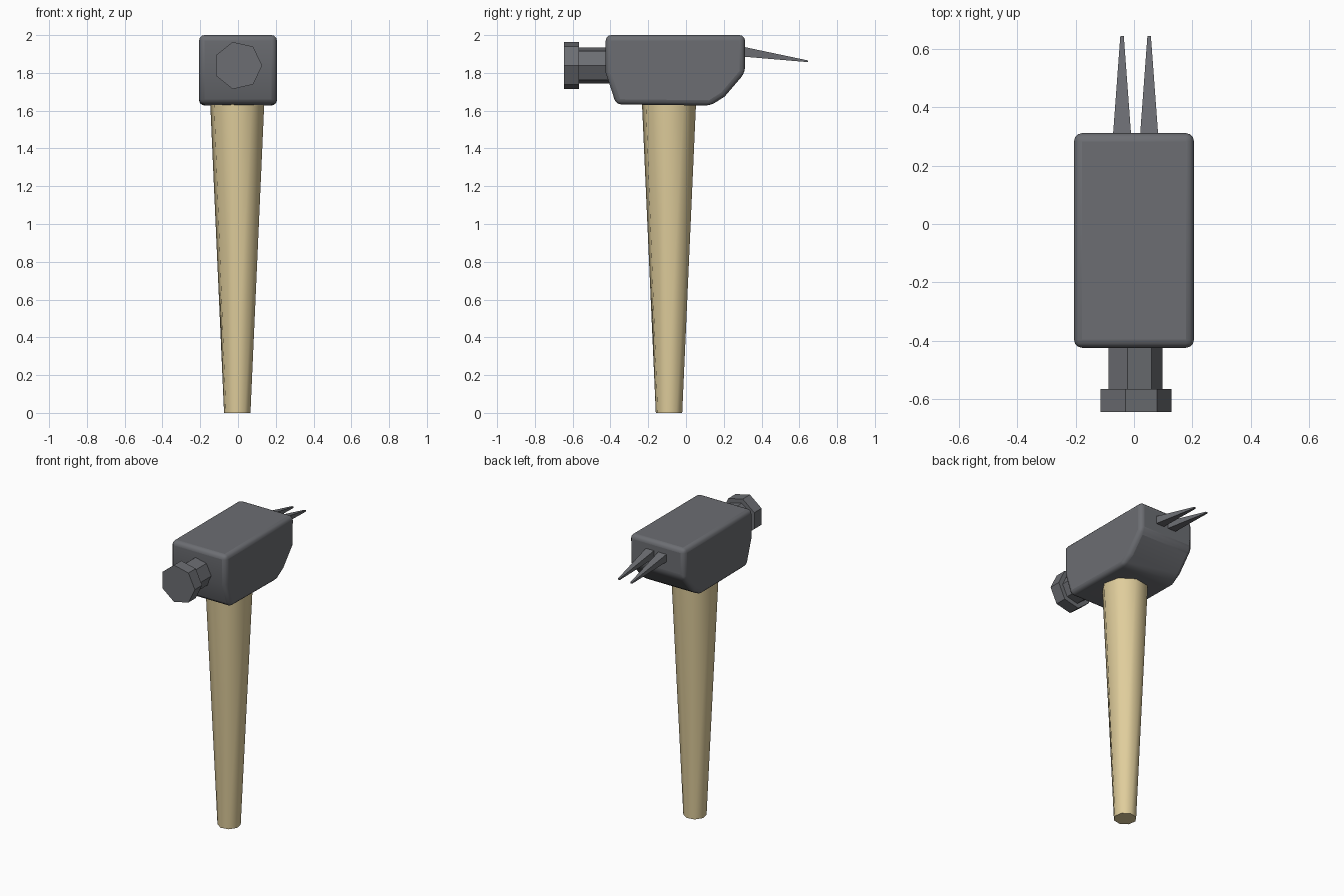
import bpy
import bmesh
from math import cos, sin, tau, radians

cube = bpy.data.objects.get("Cube")
if cube:
    bpy.data.objects.remove(cube, do_unlink=True)


def material(name, color):
    mat = bpy.data.materials.new(name)
    mat.use_nodes = True
    mat.diffuse_color = color
    mat.node_tree.nodes["Principled BSDF"].inputs["Base Color"].default_value = color
    return mat


steel = material("dark grey steel", (0.15, 0.155, 0.17, 1))
wood = material("pale wood", (0.74, 0.61, 0.33, 1))


def loft(name, start, end, mat):
    """Join two matching rings of points and cap both ends."""
    bm = bmesh.new()
    a = [bm.verts.new(p) for p in start]
    b = [bm.verts.new(p) for p in end]
    bm.faces.new(a)
    bm.faces.new(b)
    for i in range(len(a)):
        j = (i + 1) % len(a)
        bm.faces.new((a[i], a[j], b[j], b[i]))
    bmesh.ops.recalc_face_normals(bm, faces=bm.faces)
    mesh = bpy.data.meshes.new(name)
    bm.to_mesh(mesh)
    bm.free()
    mesh.materials.append(mat)
    obj = bpy.data.objects.new(name, mesh)
    bpy.context.collection.objects.link(obj)
    return obj


def smooth(obj, angle):
    bpy.ops.object.select_all(action="DESELECT")
    obj.select_set(True)
    bpy.context.view_layer.objects.active = obj
    bpy.ops.object.shade_smooth_by_angle(angle=radians(angle))


def ring(radius, sides, turn=0):
    return [(radius * cos(tau * i / sides + turn), radius * sin(tau * i / sides + turn))
            for i in range(sides)]


# Tapered handle, running up into the head
def handle_ring(radius, z):
    return [(x - 0.004, y - 0.09, z) for x, y in ring(radius, 8, radians(-12))]


handle = loft("handle", handle_ring(0.0715, 0), handle_ring(0.149, 1.7), wood)
smooth(handle, 50)

# Head block: side profile extruded across, with rounded edges
profile = [(-0.425, 2.0), (0.312, 2.0), (0.312, 1.8), (0.205, 1.675),
           (0.13, 1.627), (-0.37, 1.633), (-0.425, 1.8)]
head = loft("head_block", [(-0.206, y, z) for y, z in profile],
            [(0.206, y, z) for y, z in profile], steel)
bevel = head.modifiers.new("rounded edges", "BEVEL")
bevel.width = 0.028
bevel.segments = 3
bevel.limit_method = "ANGLE"
bevel.angle_limit = radians(25)
smooth(head, 40)


# Seven-sided neck and striking face
def prism(name, radius, y_start, y_end):
    rings = [[(x, y, z + 1.839) for x, z in ring(radius, 7)] for y in (y_start, y_end)]
    return loft(name, *rings, steel)


prism("striking_neck", 0.097, -0.38, -0.58)
prism("striking_face", 0.128, -0.567, -0.645)


# Two tapered claw prongs
def rectangle(x, half_width, y, low, high):
    return [(x - half_width, y, low), (x + half_width, y, low),
            (x + half_width, y, high), (x - half_width, y, high)]


for side, x in (("right", -0.041), ("left", 0.052)):
    loft(side + "_claw_prong", rectangle(x, 0.033, 0.28, 1.888, 1.943),
         rectangle(x, 0.006, 0.645, 1.857, 1.866), steel)
